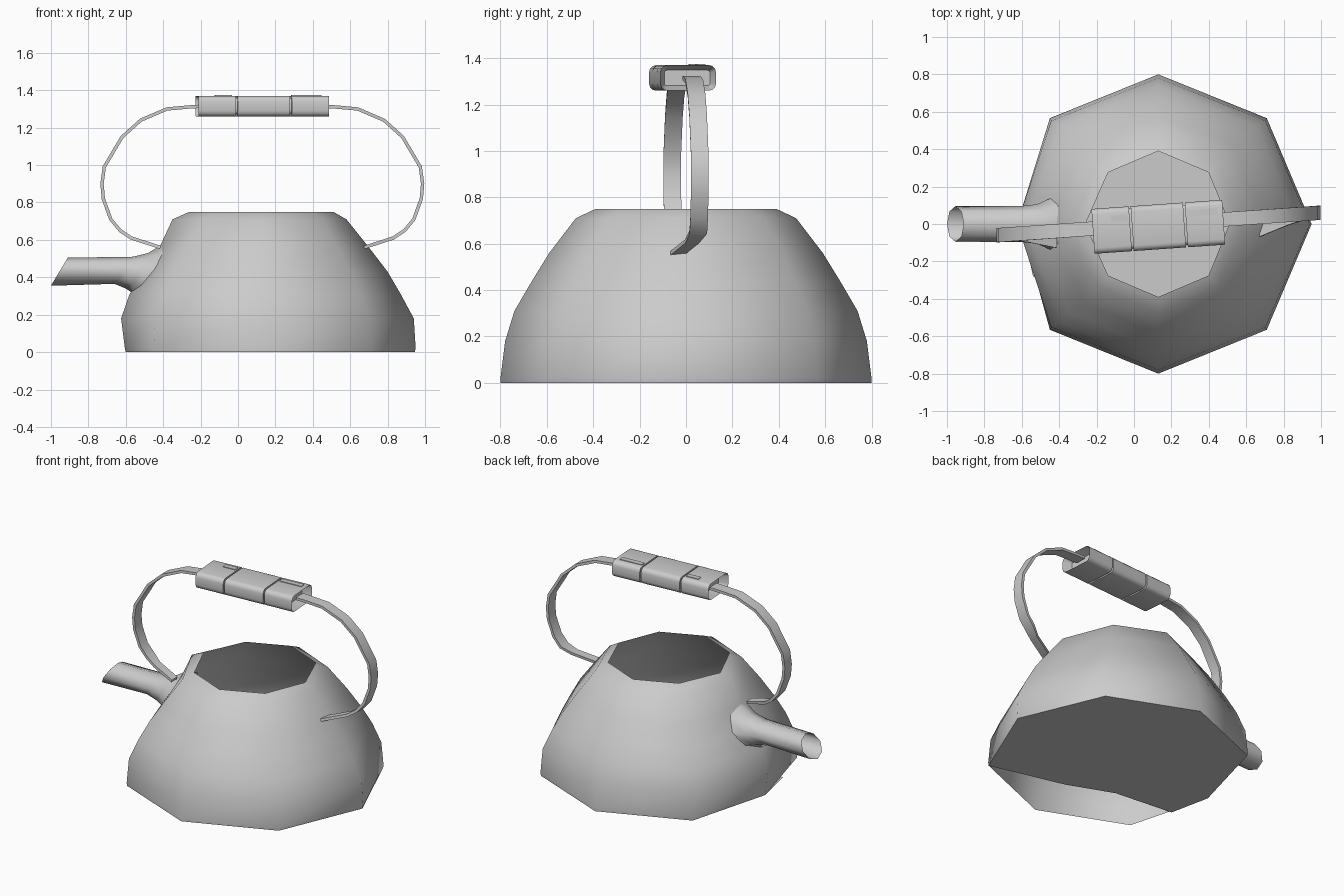
import bpy, bmesh
from math import sin, cos, pi, radians
from mathutils import Vector, Matrix

if "Cube" in bpy.data.objects:
    bpy.data.objects.remove(bpy.data.objects["Cube"])

CX = 0.13                       # middle of the pot along x
TILT = radians(4)               # the handle is turned a little

steel = bpy.data.materials.new("light_grey")
steel.use_nodes = True
steel.diffuse_color = (0.6, 0.6, 0.6, 1)
steel.node_tree.nodes["Principled BSDF"].inputs["Base Color"].default_value = (0.6, 0.6, 0.6, 1)


def finish(name, bm, angle=None, normals=True):
    if normals:
        bmesh.ops.recalc_face_normals(bm, faces=bm.faces)
    mesh = bpy.data.meshes.new(name)
    bm.to_mesh(mesh)
    bm.free()
    obj = bpy.data.objects.new(name, mesh)
    bpy.context.collection.objects.link(obj)
    mesh.materials.append(steel)
    if angle:
        bpy.ops.object.select_all(action='DESELECT')
        obj.select_set(True)
        bpy.context.view_layer.objects.active = obj
        bpy.ops.object.shade_smooth_by_angle(angle=radians(angle))
    return obj


def bridge(bm, rings):
    """Join rings of points with quads and return the rings of vertices."""
    loops = [[bm.verts.new(p) for p in ring] for ring in rings]
    n = len(loops[0])
    for a, b in zip(loops, loops[1:]):
        for i in range(n):
            j = (i + 1) % n
            bm.faces.new((a[i], a[j], b[j], b[i]))
    return loops


# Pot body: eight-sided open shell, (z, left x, right x, half depth) per level
levels = [(0, -.60, .945, .80), (.02, -.605, .95, .80), (.18, -.625, .94, .78),
          (.31, -.58, .87, .74), (.43, -.50, .80, .67), (.56, -.42, .70, .59),
          (.71, -.35, .58, .475), (.75, -.26, .51, .39)]
rings = []
for z, left, right, depth in levels:
    ring = []
    for k in range(8):
        a = k * pi / 4
        x = left if k == 4 else CX + (right - CX) * cos(a)
        ring.append((x, depth * sin(a), z))
    rings.append(ring)
bm = bmesh.new()
bridge(bm, rings)
finish("pot_body", bm, 60)

# Floor: the rim outline with its front left part cut away
bm = bmesh.new()
outline = [rings[0][k] for k in (7, 0, 1, 2, 3, 4)]
outline += [(-.54, -.28, 0), (-.12, -.32, 0), (.19, -.44, 0)]
bm.faces.new([bm.verts.new(p) for p in outline])
finish("pot_floor", bm)

# Spout: slanted rings, each given by its lowest and highest point and half width
sections = [(-1, .355, -.91, .505, .095, 0), (-.66, .365, -.56, .51, .095, 0),
            (-.60, .34, -.48, .53, .105, .02), (-.555, .31, -.40, .58, .15, .06)]
rings = []
for xb, zb, xt, zt, half, bend in sections:
    ring = []
    for k in range(8):
        a = k * pi / 4
        t = (1 - cos(a)) / 2
        ring.append((xb + (xt - xb) * t + bend * abs(sin(a)), half * sin(a),
                     zb + (zt - zb) * t))
    rings.append(ring)
bm = bmesh.new()
bridge(bm, rings)
finish("spout", bm, 60)

# Handle straps: flat band swept along a bow, mirrored about the pot middle
bow = [(.32, 1.315), (.40, 1.31), (.51, 1.30), (.65, 1.24), (.75, 1.15), (.845, .99),
       (.857, .90), (.85, .82), (.81, .71), (.76, .65), (.70, .61), (.545, .56)]


def strap(name, side, end_shift):
    rings = []
    last = len(bow) - 1
    for i, (x, z) in enumerate(bow):
        p, q = Vector(bow[max(i - 1, 0)]), Vector(bow[min(i + 1, last)])
        d = (q - p).normalized() * 0.009
        shift = (0, .3, 1)[max(0, i - last + 2)] * end_shift
        half = .038 if i < last - 1 else .03
        y = side * x * sin(TILT) * 1.0 + shift
        rings.append([(CX + side * (x + s * -d.y), y + w * half, z + s * d.x)
                      for s, w in ((1, 1), (1, -1), (-1, -1), (-1, 1))])
    bm = bmesh.new()
    loops = bridge(bm, rings)
    bm.faces.new(loops[0])
    bm.faces.new(loops[-1])
    finish(name, bm, 40)


strap("handle_strap_left", 1, -.075)
strap("handle_strap_right", -1, -.06)


# Grip: rounded blocks around a slightly smaller core
def block(name, x0, x1, depth, z0, z1, bevel=0.0, pockets=()):
    bm = bmesh.new()
    bmesh.ops.create_cube(bm, size=1)
    bmesh.ops.scale(bm, vec=(x1 - x0, depth, z1 - z0), verts=bm.verts)
    if bevel:
        long_edges = [e for e in bm.edges
                      if abs(e.verts[0].co.x - e.verts[1].co.x) > 1e-4]
        bmesh.ops.bevel(bm, geom=long_edges, offset=bevel, segments=3,
                        profile=0.5, affect='EDGES')
    # hollow the outer end of a block
    for sign in pockets:
        bm.normal_update()
        end = [f for f in bm.faces if f.normal.x * sign > 0.9]
        bmesh.ops.inset_region(bm, faces=end, thickness=0.022)
        bmesh.ops.translate(bm, vec=(-sign * 0.06, 0, 0),
                            verts=list({v for f in end for v in f.verts}))
    bmesh.ops.translate(bm, vec=((x0 + x1) / 2, 0, (z0 + z1) / 2), verts=bm.verts)
    obj = finish(name, bm, 40)
    obj.matrix_world = (Matrix.Translation((CX, -.015, 0))
                        @ Matrix.Rotation(TILT, 4, 'Z'))
    return obj


block("grip_right", -.35, -.15, .24, 1.26, 1.37, .03, (-1,))
block("grip_middle", -.14, .14, .24, 1.26, 1.37, .03)
block("grip_left", .15, .35, .24, 1.26, 1.37, .03, (1,))
block("grip_core", -.2, .2, .215, 1.272, 1.358, .025)

# Small clips on top of the grip
for name, x0, x1, y in (("clip_right", -.25, -.16, .06), ("clip_left", .16, .32, .06)):
    clip = block(name, x0, x1, .035, 1.368, 1.374)
    clip.matrix_world = clip.matrix_world @ Matrix.Translation((0, y, 0))
